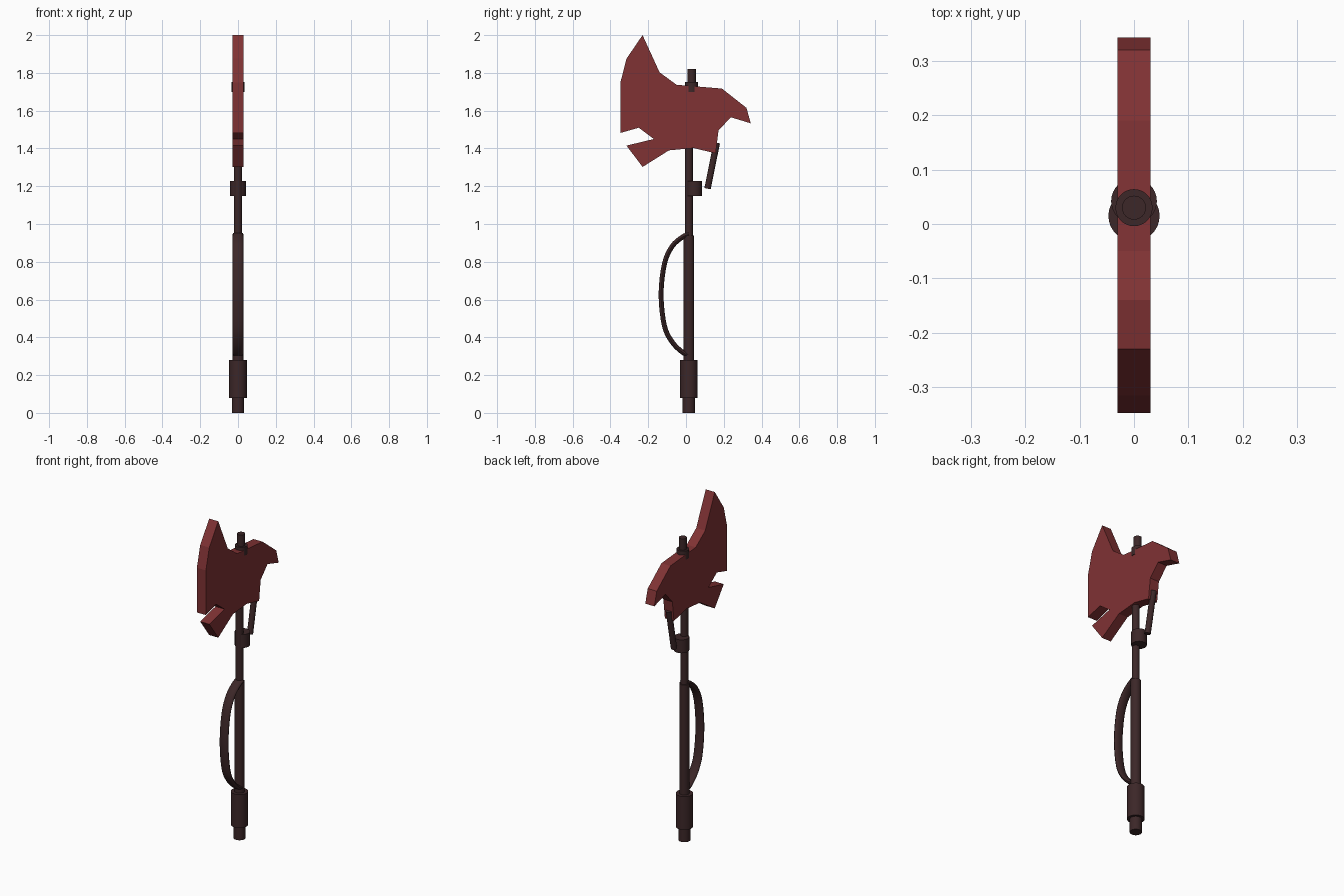
import bpy, bmesh, math
from mathutils import Vector

if "Cube" in bpy.data.objects:
    bpy.data.objects.remove(bpy.data.objects["Cube"])


def material(name, rgb):
    m = bpy.data.materials.new(name)
    m.diffuse_color = (*rgb, 1)
    m.use_nodes = True
    m.node_tree.nodes["Principled BSDF"].inputs["Base Color"].default_value = m.diffuse_color
    return m


RED = material("dark red", (0.215, 0.032, 0.034))
BROWN = material("dark brown", (0.045, 0.020, 0.021))


def finish(name, bm, mat, smooth=True):
    bmesh.ops.recalc_face_normals(bm, faces=bm.faces)
    me = bpy.data.meshes.new(name)
    bm.to_mesh(me)
    bm.free()
    me.materials.append(mat)
    ob = bpy.data.objects.new(name, me)
    bpy.context.collection.objects.link(ob)
    if smooth:
        bpy.ops.object.select_all(action='DESELECT')
        ob.select_set(True)
        bpy.context.view_layer.objects.active = ob
        bpy.ops.object.shade_smooth_by_angle(angle=math.radians(35))
    return ob


def rod(name, a, b, radius, sides=32):
    """Closed cylinder between two (y, z) points on the x = 0 plane."""
    a, b = Vector((0, *a)), Vector((0, *b))
    bm = bmesh.new()
    bmesh.ops.create_cone(bm, cap_ends=True, segments=sides, radius1=radius,
                          radius2=radius, depth=(b - a).length)
    turn = Vector((0, 0, 1)).rotation_difference(b - a).to_matrix()
    for v in bm.verts:
        v.co = turn @ v.co + (a + b) / 2
    return finish(name, bm, BROWN)


# Axe head: flat (y, z) outline given thickness along x
outline = [(-.23, 2.0), (-.14, 1.803), (-.05, 1.737), (.19, 1.717), (.32, 1.615),
           (.343, 1.533), (.237, 1.565), (.172, 1.495), (.157, 1.374), (.04, 1.402),
           (-.09, 1.39), (-.23, 1.302), (-.315, 1.415), (-.17, 1.45), (-.25, 1.51),
           (-.347, 1.482), (-.347, 1.75), (-.315, 1.875)]
bm = bmesh.new()
face = bm.faces.new([bm.verts.new((-.03, y, z)) for y, z in outline])
ext = bmesh.ops.extrude_face_region(bm, geom=[face])
for v in ext["geom"]:
    if isinstance(v, bmesh.types.BMVert):
        v.co.x = .03
finish("axe_head", bm, RED, smooth=False)

# Shaft, grip and pommel
AX = .015
rod("pommel_tip", (AX, 0), (AX, .085), .033)
rod("pommel", (AX, .08), (AX, .28), .047)
rod("grip", (AX, .27), (AX, .94), .028)
rod("shaft", (AX, .93), (AX, 1.72), .021)

# Cap stud on top of the head, side collar and slanted brace
rod("cap_washer", (.03, 1.70), (.03, 1.752), .034)
rod("cap_stud", (.03, 1.74), (.03, 1.82), .022)
rod("side_collar", (.042, 1.148), (.042, 1.228), .042)
rod("brace", (.114, 1.187), (.163, 1.43), .017)

# Hand guard: flattened oval section swept along a smooth bow
ctrl = [Vector(p) for p in [(.015, .946), (-.02, .93), (-.073, .882), (-.114, .79),
                            (-.132, .625), (-.114, .46), (-.073, .375), (-.02, .322),
                            (.015, .306)]]
path = []
for i in range(len(ctrl) - 1):
    p0, p1, p2 = ctrl[max(i - 1, 0)], ctrl[i], ctrl[i + 1]
    p3 = ctrl[min(i + 2, len(ctrl) - 1)]
    for k in range(4):
        t = k / 4
        path.append(.5 * (2 * p1 + (p2 - p0) * t + (2 * p0 - 5 * p1 + 4 * p2 - p3) * t * t
                          + (3 * p1 - p0 - 3 * p2 + p3) * t ** 3))
path.append(ctrl[-1])
bm = bmesh.new()
rings, N = [], 16
for i, p in enumerate(path):
    d = (path[min(i + 1, len(path) - 1)] - path[max(i - 1, 0)]).normalized()
    n = Vector((-d.y, d.x))
    ring = []
    for k in range(N):
        a = 2 * math.pi * k / N
        q = p + n * (.013 * math.sin(a))
        ring.append(bm.verts.new((.028 * math.cos(a), q.x, q.y)))
    rings.append(ring)
for r, s in zip(rings, rings[1:]):
    for k in range(N):
        bm.faces.new((r[k], r[(k + 1) % N], s[(k + 1) % N], s[k]))
bm.faces.new(rings[0])
bm.faces.new(rings[-1])
finish("hand_guard", bm, BROWN)
